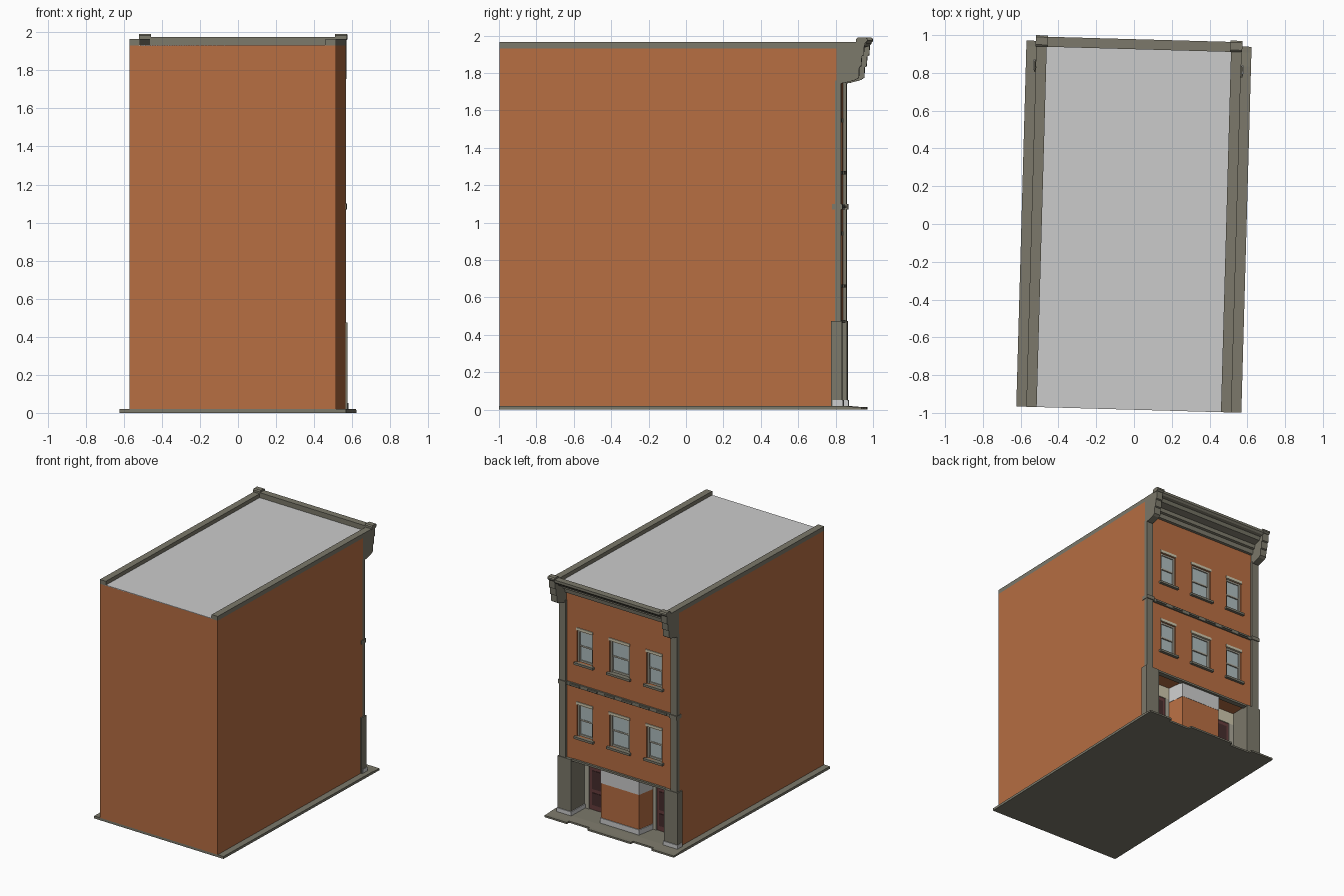
import bpy, bmesh, math
from mathutils import Vector

if "Cube" in bpy.data.objects:
    bpy.data.objects.remove(bpy.data.objects["Cube"])

TURN = math.radians(-1.6)   # whole building is turned slightly on its plot


def material(name, r, g, b):
    m = bpy.data.materials.new(name)
    m.diffuse_color = (r, g, b, 1)
    m.use_nodes = True
    m.node_tree.nodes["Principled BSDF"].inputs["Base Color"].default_value = m.diffuse_color
    return m


BRICK = material("brick", 0.47, 0.155, 0.055)
STONE = material("stone", 0.2, 0.19, 0.145)
CREAM = material("cream", 0.6, 0.55, 0.4)
FRAME = material("frame", 0.4, 0.38, 0.31)
GLASS = material("glass", 0.42, 0.5, 0.51)
DOOR = material("door_red", 0.13, 0.045, 0.045)
DARK = material("door_panel", 0.06, 0.025, 0.025)


def finish(name, bm, mat, mirror):
    bmesh.ops.recalc_face_normals(bm, faces=bm.faces)
    me = bpy.data.meshes.new(name)
    bm.to_mesh(me)
    bm.free()
    ob = bpy.data.objects.new(name, me)
    bpy.context.collection.objects.link(ob)
    ob.rotation_euler.z = TURN
    if mat:
        me.materials.append(mat)
    if mirror:
        ob.modifiers.new("mirror", 'MIRROR').use_mirror_merge = False
    return ob


def add_prism(bm, pts, lo, hi, axis):
    """Extrude a flat outline; axis x takes (y, z) points, axis z takes (x, y)."""
    def co(p, t):
        return Vector((t, p[0], p[1])) if axis == 'x' else Vector((p[0], p[1], t))
    f = bm.faces.new([bm.verts.new(co(p, lo)) for p in pts])
    ext = bmesh.ops.extrude_face_region(bm, geom=[f], use_keep_orig=True)
    moved = [v for v in ext['geom'] if isinstance(v, bmesh.types.BMVert)]
    bmesh.ops.translate(bm, verts=moved, vec=co((0, 0), hi - lo))


def prism(name, pts, lo, hi, axis='x', mat=None, mirror=False):
    bm = bmesh.new()
    add_prism(bm, pts, lo, hi, axis)
    return finish(name, bm, mat, mirror)


def boxes(name, dims, mat=None, mirror=False):
    bm = bmesh.new()
    for x0, x1, y0, y1, z0, z1 in dims:
        add_prism(bm, [(x0, y0), (x1, y0), (x1, y1), (x0, y1)], z0, z1, 'z')
    return finish(name, bm, mat, mirror)


W, BACK, FRONT, REAR = 0.543, -0.983, 0.825, 0.66

# pavement with a sloping apron, notched in front of the doors
boxes("pavement", [(-0.596, 0.596, BACK, 0.85, 0, 0.02)], STONE)
prism("pavement_apron", [(0.85, 0), (0.925, 0), (0.925, 0.014), (0.85, 0.02)],
      -0.596, 0.596, 'x', STONE)
boxes("kerb_pieces", [(a, b, 0.925, 0.955, 0, 0.014)
                      for a, b in ((-0.596, -0.39), (-0.2, 0.2), (0.39, 0.596))], STONE)

# ground floor walls wrap around the shopfront recess
prism("ground_floor_walls",
      [(-W, BACK), (W, BACK), (W, FRONT), (0.5, FRONT), (0.5, REAR),
       (-0.5, REAR), (-0.5, FRONT), (-W, FRONT)], 0.02, 0.47, 'z', BRICK)
upper = boxes("upper_walls", [(-W, W, BACK, FRONT, 0.47, 1.93)], BRICK)

# window openings
windows = [(cx, w, z) for z in (0.67, 1.275)
           for cx, w in ((-0.32, 0.07), (0, 0.09), (0.32, 0.07))]
H = 0.26
cutter = boxes("window_cutter", [(cx - w, cx + w, FRONT - 0.03, 0.9, z, z + H)
                                 for cx, w, z in windows])
cutter.hide_render = True
cut = upper.modifiers.new("openings", 'BOOLEAN')
cut.operation = 'DIFFERENCE'
cut.object = cutter
cut.solver = 'EXACT'
bpy.context.view_layer.objects.active = upper
upper.select_set(True)
bpy.ops.object.modifier_apply(modifier=cut.name)
bpy.data.objects.remove(cutter)

# sash windows
for i, (cx, w, z) in enumerate(windows):
    x0, x1, b, t, mid = cx - w, cx + w, FRONT - 0.03, 0.014, z + H * 0.5
    boxes(f"window_glass_{i}", [(x0, x1, b, b + 0.004, z, mid),
                                (x0, x1, b, b + 0.01, mid, z + H)], GLASS)
    boxes(f"window_frame_{i}", [
        (x0, x0 + t, b, b + 0.018, z, z + H), (x1 - t, x1, b, b + 0.018, z, z + H),
        (x0 + t, x1 - t, b, b + 0.018, z + H - t, z + H),
        (x0 + t, x1 - t, b, b + 0.014, mid - 0.005, mid + 0.007),
        (x0 + t, x1 - t, b, b + 0.012, z, z + t)], FRAME)
    boxes(f"window_lintel_{i}", [(x0 - 0.006, x1 + 0.006, b, FRONT + 0.006,
                                  z + H, z + H + 0.022)], CREAM)
    boxes(f"window_sill_{i}", [(x0 - 0.018, x1 + 0.018, b, FRONT + 0.022,
                                z - 0.018, z)], STONE)

# corner pilasters and shopfront piers
boxes("upper_pilaster", [(0.483, W + 0.001, FRONT - 0.012, 0.845, 0.47, 1.76)], STONE, True)
boxes("shopfront_pier", [(0.43, 0.553, 0.79, 0.85, 0.02, 0.475),
                         (0.43, 0.51, REAR, 0.79, 0.02, 0.47)], STONE, True)
boxes("pier_plinth", [(0.423, 0.556, 0.80, 0.856, 0.02, 0.052),
                      (0.423, 0.5, REAR, 0.80, 0.02, 0.052)], None, True)
boxes("shopfront_trim", [(-0.43, 0.43, 0.8, 0.842, 0.462, 0.478)], STONE)

# belt course with small raised blocks and end caps
boxes("belt_course", [(-0.485, 0.485, 0.81, 0.838, 1.07, 1.098)], STONE)
boxes("belt_blocks", [(x - 0.045, x + 0.045, 0.81, 0.847, 1.077, 1.091)
                      for x in (-0.4, -0.24, -0.08, 0.08, 0.24, 0.4)], STONE)
boxes("belt_end_cap", [(0.476, 0.548, 0.795, 0.853, 1.07, 1.1)], STONE, True)

# projecting shop bay
def bay(g):
    return [(-0.2 - g, REAR - 0.01), (0.2 + g, REAR - 0.01),
            (0.175 + g, 0.82 + g), (-0.175 - g, 0.82 + g)]


prism("bay_plinth", bay(0.006), 0.02, 0.062, 'z')
prism("bay_brick", bay(0), 0.062, 0.345, 'z', BRICK)
prism("bay_display_band", bay(0.002), 0.345, 0.469, 'z')

# doors either side of the bay
boxes("door", [(0.23, 0.39, REAR - 0.01, REAR + 0.012, 0.02, 0.37)], DOOR, True)
boxes("door_panels", [(0.255, 0.365, REAR, REAR + 0.016, 0.06, 0.16),
                      (0.255, 0.365, REAR, REAR + 0.016, 0.19, 0.34)], DARK, True)
boxes("door_frame", [(0.39, 0.43, REAR - 0.01, REAR + 0.02, 0.02, 0.37),
                     (0.2, 0.23, REAR - 0.01, REAR + 0.02, 0.02, 0.37)], FRAME, True)
boxes("door_transom", [(0.2, 0.43, REAR - 0.01, REAR + 0.02, 0.37, 0.469)], CREAM, True)

# roof and side parapets
boxes("roof", [(-0.49, 0.49, BACK, 0.93, 1.928, 1.934)])
boxes("parapet", [(0.488, W, BACK, 0.83, 1.93, 1.965)], STONE, True)

# cornice between two end brackets
prism("cornice", [(0.81, 1.82), (0.845, 1.825), (0.85, 1.86), (0.868, 1.865),
                  (0.872, 1.895), (0.925, 1.91), (0.94, 1.935), (0.965, 1.942),
                  (0.978, 1.955), (0.978, 1.975), (0.925, 1.975), (0.925, 1.93),
                  (0.81, 1.93)], -0.492, 0.492, 'x', STONE)
prism("cornice_bracket", [(0.82, 1.742), (0.86, 1.746), (0.92, 1.762), (0.94, 1.775),
                          (0.942, 1.83), (0.952, 1.835), (0.956, 1.89), (0.966, 1.895),
                          (0.97, 1.965), (0.82, 1.965)], 0.488, W + 0.001, 'x', STONE, True)
prism("bracket_cap", [(0.925, 1.958), (0.972, 1.958), (0.985, 1.97), (0.985, 1.982),
                      (0.975, 1.99), (0.935, 1.99), (0.925, 1.982)],
      0.484, W + 0.004, 'x', STONE, True)
